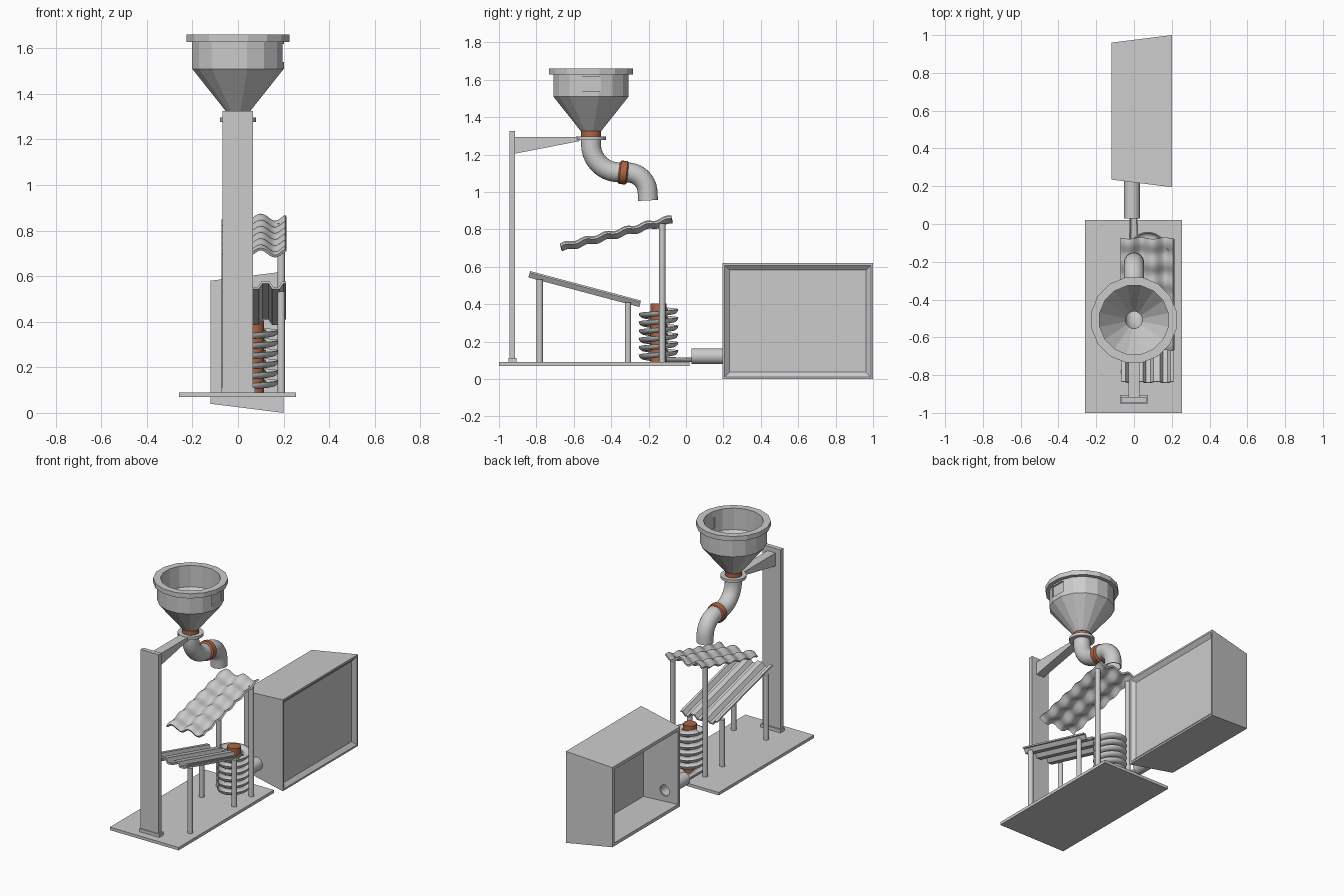
import bpy, bmesh
from math import sin, cos, pi
from mathutils import Vector as V

if "Cube" in bpy.data.objects:
    bpy.data.objects.remove(bpy.data.objects["Cube"])

rust = bpy.data.materials.new("rust_orange")
rust.diffuse_color = (0.42, 0.13, 0.06, 1)
rust.use_nodes = True
rust.node_tree.nodes["Principled BSDF"].inputs["Base Color"].default_value = rust.diffuse_color


def finish(name, bm, smooth=True, mat=None, thick=0):
    bmesh.ops.recalc_face_normals(bm, faces=bm.faces)
    me = bpy.data.meshes.new(name)
    bm.to_mesh(me)
    bm.free()
    ob = bpy.data.objects.new(name, me)
    bpy.context.collection.objects.link(ob)
    if mat:
        me.materials.append(mat)
    bpy.context.view_layer.objects.active = ob
    ob.select_set(True)
    if thick:
        m = ob.modifiers.new("thickness", 'SOLIDIFY')
        m.thickness, m.offset = thick, 0
        bpy.ops.object.modifier_apply(modifier=m.name)
    if smooth:
        bpy.ops.object.shade_smooth_by_angle(angle=0.6)
    ob.select_set(False)
    return ob


def loft(name, rings, closed=True, caps=True, loop=False, **kw):
    """Skin a list of equal-length point rings."""
    bm = bmesh.new()
    vs = [[bm.verts.new(p) for p in r] for r in rings]
    n = len(vs[0])
    pairs = list(zip(vs, vs[1:])) + ([(vs[-1], vs[0])] if loop else [])
    for a, b in pairs:
        for i in range(n if closed else n - 1):
            j = (i + 1) % n
            bm.faces.new((a[i], a[j], b[j], b[i]))
    if caps:
        bm.faces.new(vs[0])
        bm.faces.new(vs[-1])
    return finish(name, bm, **kw)


def box(name, x0, x1, y0, y1, z0, z1):
    return loft(name, [[(x0, y0, z), (x1, y0, z), (x1, y1, z), (x0, y1, z)]
                       for z in (z0, z1)], smooth=False)


def lathe(name, x, y, profile, n=24, **kw):
    """Turn (radius, z) points about a vertical axis."""
    return loft(name, [[(x + r * cos(2 * pi * (i + .5) / n), y + r * sin(2 * pi * (i + .5) / n), z)
                        for i in range(n)] for r, z in profile], **kw)


def tube(name, path, radii, n=24, **kw):
    """Round sections along a (y, z) path at a fixed x."""
    x, pts = path
    rings = []
    for k, (y, z) in enumerate(pts):
        a, b = pts[max(k - 1, 0)], pts[min(k + 1, len(pts) - 1)]
        t = V((0, b[0] - a[0], b[1] - a[1])).normalized()
        up = V((1, 0, 0)).cross(t)
        r = radii[k] if isinstance(radii, list) else radii
        rings.append([V((x, y, z)) + V((1, 0, 0)) * r * cos(2 * pi * i / n) + up * r * sin(2 * pi * i / n)
                      for i in range(n)])
    return loft(name, rings, **kw)


def cut(ob, cutter):
    m = ob.modifiers.new("cut", 'BOOLEAN')
    m.operation, m.object, m.solver = 'DIFFERENCE', cutter, 'EXACT'
    bpy.context.view_layer.objects.active = ob
    bpy.ops.object.modifier_apply(modifier=m.name)
    bpy.data.objects.remove(cutter)


# Base, column and hopper arm
box("base_plate", -.26, .255, -1, .02, .07, .09)
box("column", -.068, .066, -.945, -.915, .09, 1.325)
box("column_foot", -.075, .075, -.95, -.905, .09, .112)
arm = [(-.915, 1.205), (-.57, 1.272), (-.57, 1.294), (-.915, 1.294)]
loft("hopper_arm", [[(x, y, z) for y, z in arm] for x in (-.03, .03)], smooth=False)

# Hopper with side window
HY = -.508
hopper = lathe("hopper", 0, HY, [(.055, 1.325), (.205, 1.51), (.205, 1.628), (.23, 1.628), (.23, 1.66),
                                 (.185, 1.66), (.185, 1.515), (.045, 1.338), (.045, 1.325)],
               n=16, caps=False, loop=True, smooth=False)
cut(hopper, box("window_cutter", .12, .3, -.56, -.455, 1.54, 1.618))
box("hopper_window", .184, .19, -.562, -.453, 1.538, 1.62)
ring = dict(caps=False, loop=True)
lathe("hopper_collar", 0, HY, [(.053, 1.29), (.053, 1.332), (.045, 1.332), (.045, 1.29)], mat=rust, **ring)
lathe("support_ring", 0, HY, [(.08, 1.277), (.08, 1.296), (.045, 1.296), (.045, 1.277)], **ring)

# S-shaped feed pipe with coupling
arc = [i * pi / 2 / 10 for i in range(11)]
path = [(HY, 1.29)] + [(HY + .15 * (1 - cos(a)), 1.255 - .15 * sin(a)) for a in arc]
path += [(-.315 + .11 * sin(a), .995 + .11 * cos(a)) for a in arc] + [(-.203, .955)]
tube("feed_pipe", (0, path), .05, caps=False, thick=.006)
tube("pipe_coupling", (0, [(-.36, 1.107), (-.352, 1.106), (-.318, 1.102), (-.31, 1.101)]),
     [.053, .063, .063, .053], mat=rust)

# Corrugated trays
def tray(name, a, b, xh, wave, steps, thick):
    d = V((0, b[0] - a[0], b[1] - a[1]))
    nrm = V((1, 0, 0)).cross(d).normalized()
    rings = [[V((x, a[0], a[1])) + d * (s / steps) + nrm * (h + wave(s / steps)) for x, h in xh]
             for s in range(steps + 1)]
    return loft(name, rings, closed=False, caps=False, thick=thick)


wavy = [(-.068 + .278 * i / 40, .016 * cos(2 * pi * (-.168 + .278 * i / 40) / .125)) for i in range(41)]
tray("upper_tray", (-.668, .703), (-.075, .852), wavy, lambda s: .006 * sin(2 * pi * 5.5 * s), 55, .012)
ribs = [(-.065 + .0917 * k + x, h) for k in range(3)
        for x, h in ((0, .013), (.018, .013), (.034, -.013), (.062, -.013), (.078, .013))]
tray("lower_tray", (-.838, .56), (-.245, .402), ribs + [(.21, .013)], lambda s: 0, 1, .01)

# Tray legs
for y, top, tag in ((-.127, .832, "upper"), (-.782, .532, "lower_front"), (-.31, .408, "lower_back")):
    for x, side in ((-.055, "left"), (.19, "right")):
        lathe(f"{tag}_leg_{side}", x, y, [(.017, .09), (.017, top)], n=16)

# Spiral trough around its core, running out towards the bin
CX, CY = .073, -.147
lathe("spiral_core", CX, CY, [(.042, .09), (.042, .405)], mat=rust)
turns, seg = 6, 32
rings = []
for k in range(turns * seg + 1):
    a = pi + 2 * pi * (turns - k / seg)
    z = .385 - .265 * k / (turns * seg)
    rings.append([(CX + (.075 - .028 * cos(u)) * cos(a), CY + (.075 - .028 * cos(u)) * sin(a), z - .024 * sin(u))
                  for u in [pi * i / 8 for i in range(9)]])
for y, z, r in ((-.09, .117, .022), (.05, .113, .018)):
    rings.append([(CX - .075 + r * cos(u), y, z - r * sin(u)) for u in [pi * i / 8 for i in range(9)]])
loft("spiral_trough", rings, closed=False, caps=False, thick=.006)

# Collecting bin: tapered box, open on the left, recessed panel on the right
def rect(x, inset):
    g = .04 * (.2 - x) / .32 + inset
    return [(x, .195 + g, g), (x, 1 - g, g), (x, 1 - g, .62 - g), (x, .195 + g, .62 - g)]


bin_box = loft("collecting_bin", [rect(.165, .022), rect(-.12, .022), rect(-.12, 0), rect(.2, 0),
                                  rect(.2, .012), rect(.178, .035)], smooth=False)
cut(bin_box, tube("inlet_cutter", (-.01, [(.1, .122), (.3, .122)]), .038))
tube("inlet_pipe", (-.01, [(.03, .122), (.235, .122)]), .039, caps=False, thick=.007)
